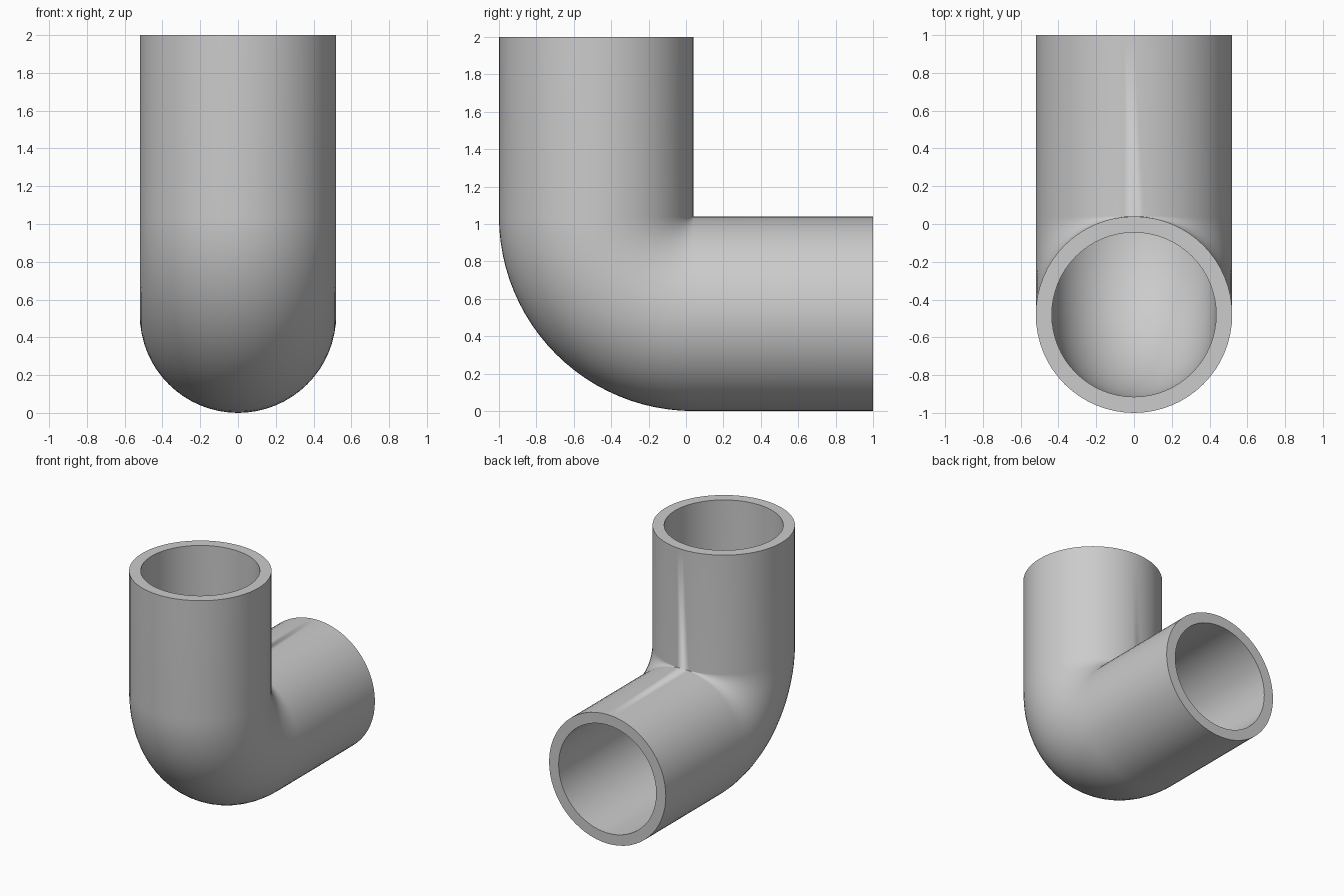
import bpy, bmesh, math

if "Cube" in bpy.data.objects:
    bpy.data.objects.remove(bpy.data.objects["Cube"])

R_OUT, R_IN = 0.52, 0.435   # pipe wall radii
BEND = 0.52                 # bend radius of the centre line
PIVOT_Y, PIVOT_Z = 0.04, 1.04
SIDES, STEPS = 64, 24

# Centre line: (y, z, sweep angle) from the top opening to the rear opening
path = [(PIVOT_Y - BEND, 2.0, 0.0)]
for i in range(STEPS + 1):
    a = math.pi / 2 * i / STEPS
    path.append((PIVOT_Y - BEND * math.cos(a), PIVOT_Z - BEND * math.sin(a), a))
path.append((1.0, PIVOT_Z - BEND, math.pi / 2))

bm = bmesh.new()


def tube(radius):
    """Sweep a circle along the centre line; return its rings."""
    rings = []
    for y, z, a in path:
        ring = []
        for k in range(SIDES):
            t = 2 * math.pi * k / SIDES
            d = radius * math.cos(t)
            ring.append(bm.verts.new((radius * math.sin(t),
                                      y - d * math.cos(a), z - d * math.sin(a))))
        rings.append(ring)
    for r0, r1 in zip(rings, rings[1:]):
        bridge(r0, r1)
    return rings


def bridge(r0, r1):
    for k in range(SIDES):
        n = (k + 1) % SIDES
        bm.faces.new((r0[k], r0[n], r1[n], r1[k]))


# Outer wall, inner wall and the two flat rims
outer, inner = tube(R_OUT), tube(R_IN)
bridge(outer[0], inner[0])
bridge(outer[-1], inner[-1])

# Merge the pinched inside corner of the bend
bmesh.ops.remove_doubles(bm, verts=bm.verts[:], dist=1e-4)
bmesh.ops.recalc_face_normals(bm, faces=bm.faces[:])

mesh = bpy.data.meshes.new("pipe_elbow")
bm.to_mesh(mesh)
bm.free()
elbow = bpy.data.objects.new("pipe_elbow", mesh)
bpy.context.collection.objects.link(elbow)

grey = bpy.data.materials.new("light grey")
grey.diffuse_color = (0.6, 0.6, 0.6, 1)
grey.use_nodes = True
grey.node_tree.nodes["Principled BSDF"].inputs["Base Color"].default_value = grey.diffuse_color
mesh.materials.append(grey)

bpy.context.view_layer.objects.active = elbow
elbow.select_set(True)
bpy.ops.object.shade_smooth_by_angle(angle=math.radians(35))
